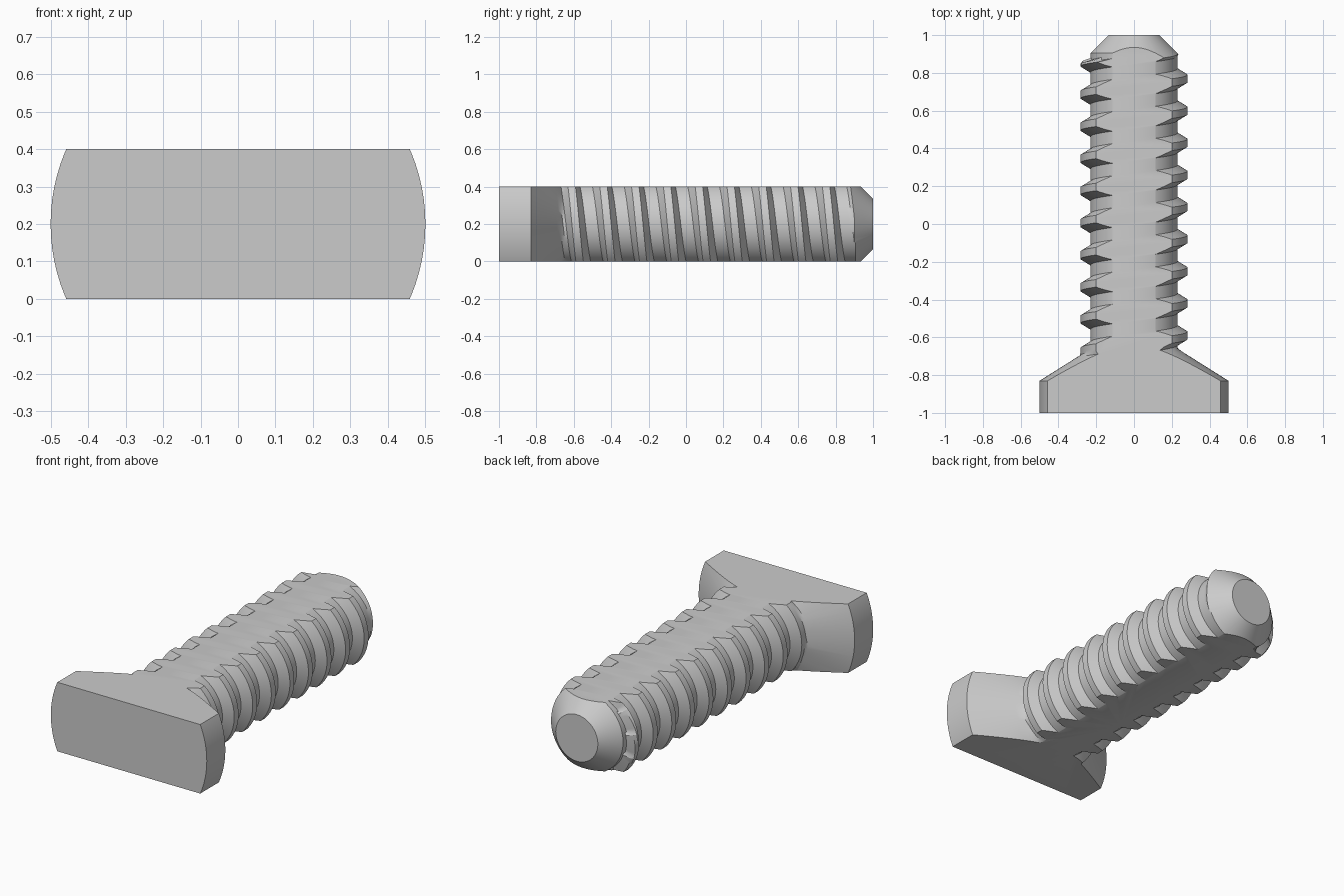
import bpy, bmesh, math

if "Cube" in bpy.data.objects:
    bpy.data.objects.remove(bpy.data.objects["Cube"])

PITCH, AXIS_Z, SEGS = 0.17, 0.2, 96
CORE, CREST = 0.23, 0.283
THREAD_START, THREAD_END = -0.70, 0.90
# Offsets along one pitch, measured from the crest centre
OFFSETS = [-0.085, -0.068, -0.052, -0.036, -0.02, -0.007,
           0.007, 0.02, 0.036, 0.052, 0.068]


def thread_radius(y, theta):
    """Trapezoid thread, merged with the head cone and trimmed by the tip chamfer."""
    phase = (y - 0.77) / PITCH - theta / math.tau
    d = abs(phase - round(phase)) * PITCH
    t = min(1, max(0, (0.052 - d) / 0.032))
    r = CORE + (CREST - CORE) * t
    if y > 0.866 and math.cos(theta) < 0:      # thread runs out on this side
        r = CORE
    head_cone = 0.5 - (y + 0.83) * 0.27 / 0.17
    return max(head_cone, min(r, 1.135 - y))


def column(theta):
    """Radius and position along the bolt for one angle."""
    pts = [(0, -1), (0.5, -1), (0.5, -0.83)]
    for n in range(-11, 3):
        for o in OFFSETS:
            y = 0.77 + PITCH * (n + theta / math.tau) + o
            y = min(THREAD_END, max(THREAD_START, y))
            pts.append((thread_radius(y, theta), y))
    return pts + [(CORE, 0.905), (0.135, 1), (0, 1)]


# Round bolt: head, helical thread and chamfered tip
bm = bmesh.new()
cols = []
for j in range(SEGS + 1):
    a = math.tau * j / SEGS
    cols.append([bm.verts.new((r * math.cos(a), y, AXIS_Z - r * math.sin(a)))
                 for r, y in column(a)])
for c, d in zip(cols, cols[1:]):
    for i in range(len(c) - 1):
        bm.faces.new((c[i], c[i + 1], d[i + 1], d[i]))
bmesh.ops.remove_doubles(bm, verts=bm.verts[:], dist=1e-5)
bmesh.ops.dissolve_degenerate(bm, edges=bm.edges[:], dist=1e-5)

# Flat top and bottom
for z, n in ((0.4, 1), (0.0, -1)):
    bmesh.ops.bisect_plane(bm, geom=bm.verts[:] + bm.edges[:] + bm.faces[:],
                           dist=1e-6, plane_co=(0, 0, z), plane_no=(0, 0, n),
                           clear_outer=True)
    bmesh.ops.holes_fill(bm, edges=[e for e in bm.edges if e.is_boundary], sides=0)
bmesh.ops.recalc_face_normals(bm, faces=bm.faces[:])

mesh = bpy.data.meshes.new("flat_sided_bolt")
bm.to_mesh(mesh)
bm.free()
bolt = bpy.data.objects.new("flat_sided_bolt", mesh)
bpy.context.collection.objects.link(bolt)

# Plain grey finish
grey = bpy.data.materials.new("plain_grey")
grey.diffuse_color = (0.6, 0.6, 0.6, 1)
grey.use_nodes = True
grey.node_tree.nodes["Principled BSDF"].inputs["Base Color"].default_value = grey.diffuse_color
mesh.materials.append(grey)

bpy.context.view_layer.objects.active = bolt
bolt.select_set(True)
bpy.ops.object.shade_smooth_by_angle(angle=math.radians(30))
